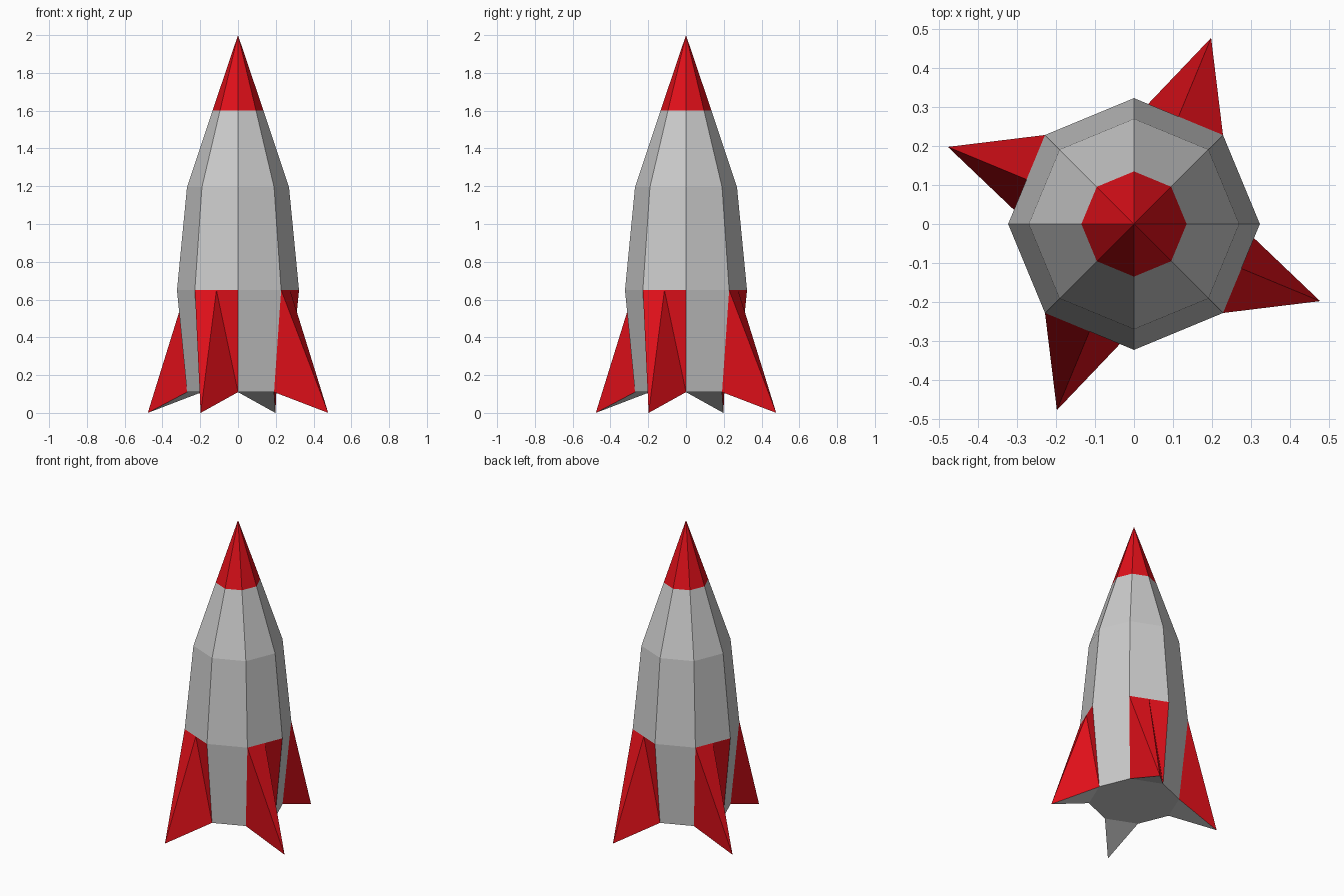
import bpy, bmesh
from math import cos, sin, pi
from mathutils import Vector

if "Cube" in bpy.data.objects:
    bpy.data.objects.remove(bpy.data.objects["Cube"])

SIDES = 8
BASE, WAIST, SHOULDER, COLLAR = (0.27, 0.11), (0.323, 0.65), (0.27, 1.195), (0.135, 1.6)
APEX = Vector((0, 0, 2))
FIN_TIP = (0.517, 0.0)

red = bpy.data.materials.new("red")
red.diffuse_color = (0.75, 0.005, 0.01, 1)
red.use_nodes = True
red.node_tree.nodes["Principled BSDF"].inputs["Base Color"].default_value = red.diffuse_color


def point(ring, step):
    """Point on a (radius, height) ring, step counted in octagon corners."""
    a = step * 2 * pi / SIDES
    return Vector((ring[0] * cos(a), ring[0] * sin(a), ring[1]))


def panel(lower, upper, i):
    return [point(lower, i), point(lower, i + 1), point(upper, i + 1), point(upper, i)]


def build(name, polygons, material=None):
    bm = bmesh.new()
    for poly in polygons:
        bm.faces.new([bm.verts.new(p) for p in poly])
    bmesh.ops.remove_doubles(bm, verts=bm.verts, dist=1e-4)
    mesh = bpy.data.meshes.new(name)
    bm.to_mesh(mesh)
    bm.free()
    if material:
        mesh.materials.append(material)
    obj = bpy.data.objects.new(name, mesh)
    bpy.context.collection.objects.link(obj)
    return obj


corners = range(SIDES)
fin_sides = range(1, SIDES, 2)

# Grey hull: two full bands, lower panels between fins, base and fin undersides
hull = [panel(WAIST, SHOULDER, i) for i in corners]
hull += [panel(SHOULDER, COLLAR, i) for i in corners]
hull += [panel(BASE, WAIST, i) for i in corners if i not in fin_sides]
hull.append([point(BASE, i) for i in reversed(corners)])
hull += [[point(BASE, i), point(BASE, i + 1), point(FIN_TIP, i + 0.5)] for i in fin_sides]
build("hull", hull)

# Red nose cone
build("nose_cone", [[point(COLLAR, i), point(COLLAR, i + 1), APEX] for i in corners], red)

# Red fins: each lower panel pulled out to a pointed foot
for n, i in enumerate(fin_sides, 1):
    bl, br, tr, tl = panel(BASE, WAIST, i)
    mid = (tl + tr) / 2
    tip = point(FIN_TIP, i + 0.5)
    build(f"fin_{n}", [[bl, tip, tl], [tl, tip, mid], [mid, tip, br], [mid, br, tr]], red)
